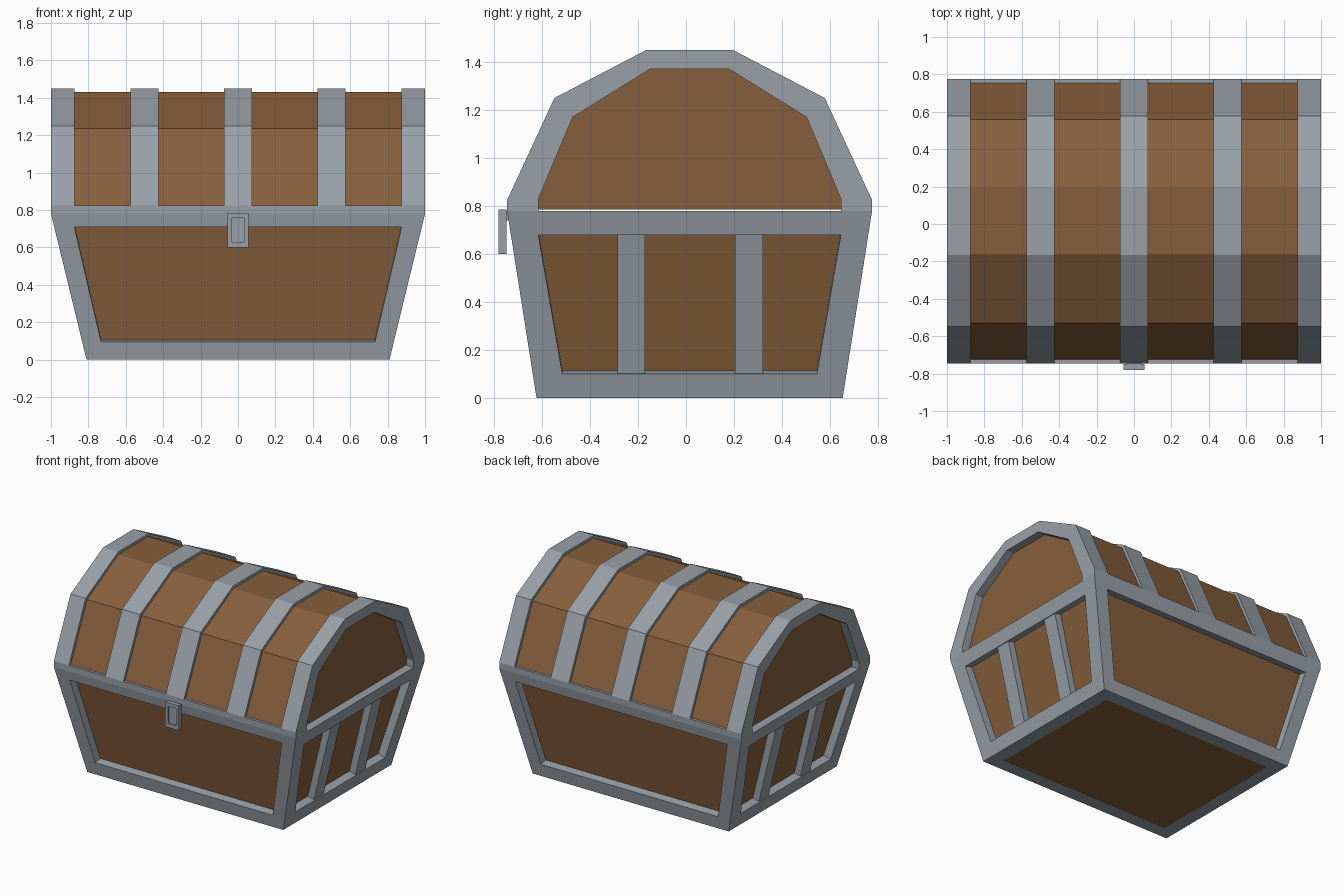
import bpy
from mathutils import Vector

cube = bpy.data.objects.get("Cube")
if cube:
    bpy.data.objects.remove(cube, do_unlink=True)


def material(name, rgb):
    lin = [((c / 255 + 0.055) / 1.055) ** 2.4 for c in rgb] + [1.0]
    m = bpy.data.materials.new(name)
    m.use_nodes = True
    m.diffuse_color = lin
    m.node_tree.nodes["Principled BSDF"].inputs["Base Color"].default_value = lin
    return m


METAL = material("grey metal", (152, 160, 167))
WOOD = material("brown wood", (134, 95, 60))
YC = 0.015          # depth centre of the chest body
RECESS = 0.06       # how far panels sit behind the frame


def make(name, verts, faces, mats, indices=None):
    me = bpy.data.meshes.new(name)
    me.from_pydata([tuple(v) for v in verts], [], faces)
    for m in mats:
        me.materials.append(m)
    if indices:
        for p, i in zip(me.polygons, indices):
            p.material_index = i
    me.update()
    ob = bpy.data.objects.new(name, me)
    bpy.context.scene.collection.objects.link(ob)
    return ob


def hexa(name, a, b, mat):
    """Solid between two quads; a is the outer one, wound outward."""
    sides = [(4 + i, 4 + (i + 1) % 4, (i + 1) % 4, i) for i in range(4)]
    return make(name, list(a) + list(b), [(0, 1, 2, 3), (7, 6, 5, 4)] + sides, [mat])


def block(name, x0, x1, y0, y1, z0, z1, mat):
    ring = [(x0, y0), (x1, y0), (x1, y1), (x0, y1)]
    return hexa(name, [(x, y, z1) for x, y in ring], [(x, y, z0) for x, y in ring], mat)


def prism(name, outline, x0, x1, mat):
    """Extrude a counter-clockwise (y, z) outline along x."""
    n = len(outline)
    verts = [(x, y + YC, z) for x in (x0, x1) for y, z in outline]
    faces = [tuple(range(n - 1, -1, -1)), tuple(range(n, 2 * n))]
    faces += [(i, (i + 1) % n, n + (i + 1) % n, n + i) for i in range(n)]
    return make(name, verts, faces, [mat])


def framed_panel(name, outer, inner, depth):
    """Metal border around a wooden panel sunk below the border."""
    o, i = [Vector(v) for v in outer], [Vector(v) for v in inner]
    normal = (o[1] - o[0]).cross(o[3] - o[0]).normalized()
    sunk = [v - normal * depth for v in i]
    faces, idx = [(8, 9, 10, 11)], [1]
    for k in range(4):
        j = (k + 1) % 4
        faces.append((k, j, 4 + j, 4 + k))
        faces.append((4 + k, 4 + j, 8 + j, 8 + k))
        idx += [0, 0]
    return make(name, o + i + sunk, faces, [METAL, WOOD], idx)


# Chest body: tapered box with framed panels
BX, BY, TX, TY, H = 0.81, 0.6375, 1.0, 0.76, 0.78


def wall_x(z):
    return BX + (TX - BX) * z / H


def wall_y(z):
    return BY + (TY - BY) * z / H


for s, name in ((-1, "front"), (1, "back")):
    def quad(w0, w1, z0, z1):
        return [(s * -px, YC + s * wall_y(z), z)
                for px, z in ((-w0, z0), (w0, z0), (w1, z1), (-w1, z1))]
    framed_panel(name + "_panel", quad(BX, TX, 0, H), quad(0.732, 0.875, 0.095, 0.71), RECESS)

for s, name in ((1, "left"), (-1, "right")):
    def quad(w0, w1, z0, z1):
        return [(s * wall_x(z), YC + s * py, z)
                for py, z in ((-w0, z0), (w0, z0), (w1, z1), (-w1, z1))]
    framed_panel(name + "_panel", quad(BY, TY, 0, H), quad(0.53, 0.63, 0.10, 0.68), RECESS)
    # Upright bars across the side panel
    for tag, y0, y1 in (("front", -0.285, -0.17), ("back", 0.205, 0.32)):
        a, b = (y0, y1) if s > 0 else (y1, y0)
        corners = ((a, 0.09), (b, 0.09), (b, 0.69), (a, 0.69))
        hexa(f"{name}_{tag}_bar",
             [(s * (wall_x(z) - 0.008), y, z) for y, z in corners],
             [(s * (wall_x(z) - 0.075), y, z) for y, z in corners], METAL)

framed_panel("base_panel",
             [(-BX, YC + BY, 0), (BX, YC + BY, 0), (BX, YC - BY, 0), (-BX, YC - BY, 0)],
             [(-BX + .1, YC + BY - .1, 0), (BX - .1, YC + BY - .1, 0),
              (BX - .1, YC - BY + .1, 0), (-BX + .1, YC - BY + .1, 0)], 0.001)
make("body_top", [(-TX, YC - TY, H), (TX, YC - TY, H), (TX, YC + TY, H), (-TX, YC + TY, H)],
     [(0, 1, 2, 3)], [METAL])


# Lid: wooden vault with metal straps around it
def arch(half):
    return half + [(-y, z) for y, z in reversed(half)]


outer = arch([(0.76, 0.78), (0.76, 0.825), (0.563, 1.25), (0.18, 1.45)])
opening = arch([(0.63, 0.78), (0.63, 0.83), (0.487, 1.17), (0.165, 1.37)])
boards = arch([(0.74, 0.785), (0.74, 0.825), (0.545, 1.235), (0.175, 1.43)])
strap = outer + opening[::-1]

prism("lid_boards", boards, -TX + RECESS, TX - RECESS, WOOD)
for name, x0, x1 in (("right_end", -1, -0.875), ("right", -0.575, -0.425),
                     ("middle", -0.075, 0.075),
                     ("left", 0.425, 0.575), ("left_end", 0.875, 1)):
    prism(name + "_strap", strap, x0, x1, METAL)

# Lid rim along the front and back
for name, y0, y1 in (("front_rim", -0.76, -0.64), ("back_rim", 0.64, 0.76)):
    block(name, -0.99, 0.99, YC + y0, YC + y1, 0.78, 0.825, METAL)

# Latch plate with a sunken middle
W, Z0, Z1, YF, YB = 0.055, 0.60, 0.785, -0.78, -0.748
for name, x0, x1, z0, z1 in (("latch_right", -W, -0.034, Z0, Z1),
                             ("latch_left", 0.034, W, Z0, Z1),
                             ("latch_bottom", -0.034, 0.034, Z0, 0.63),
                             ("latch_top", -0.034, 0.034, 0.758, Z1)):
    block(name, x0, x1, YF, YB, z0, z1, METAL)
block("latch_middle", -0.034, 0.034, YF + 0.012, YB, 0.63, 0.758, METAL)
block("latch_mount", -0.04, 0.04, YB, -0.72, 0.74, 0.78, METAL)
